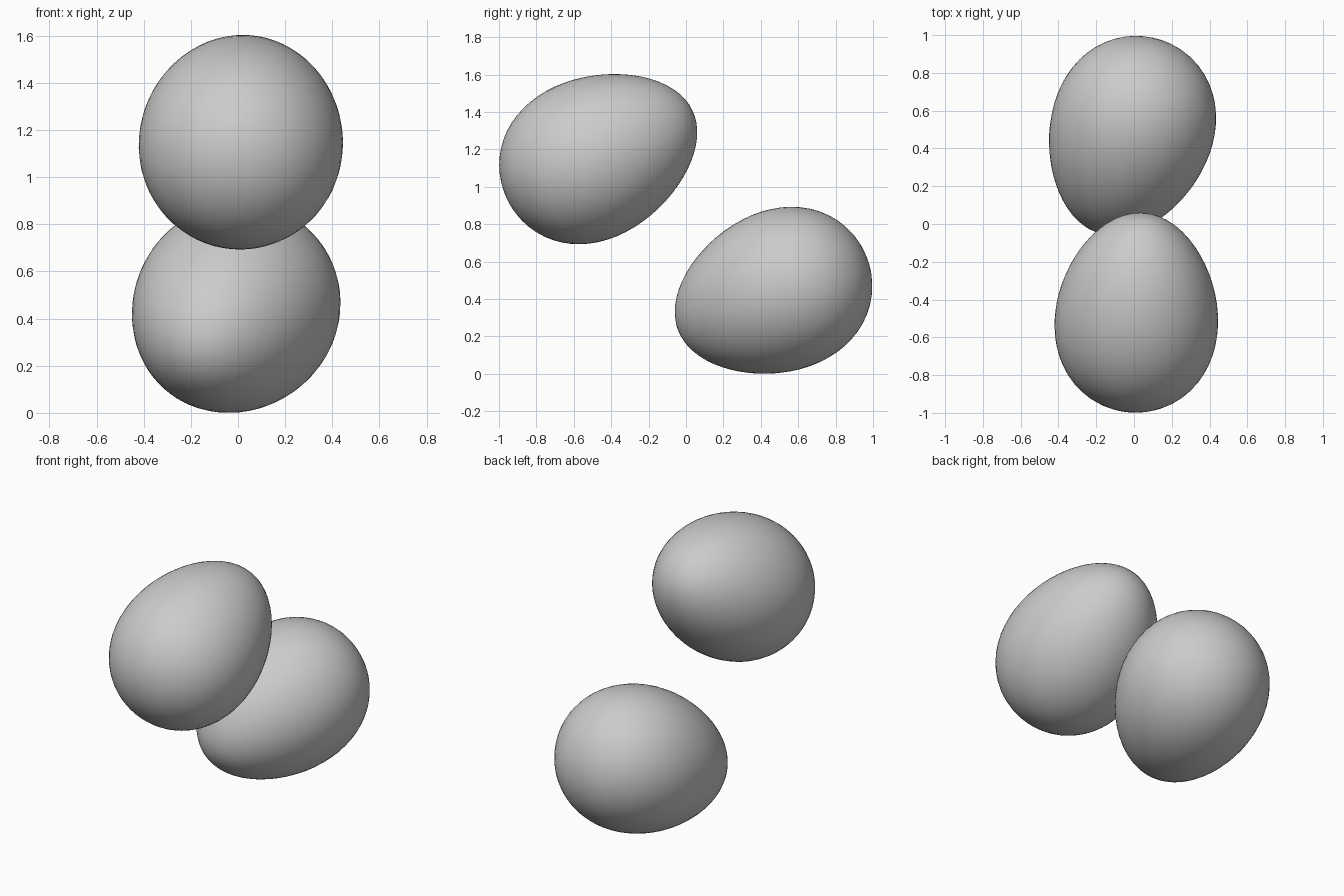
import bpy
import bmesh
from mathutils import Vector

# Remove the default cube
cube = bpy.data.objects.get("Cube")
if cube:
    bpy.data.objects.remove(cube, do_unlink=True)

# Plain grey shell
shell = bpy.data.materials.new("grey_shell")
shell.use_nodes = True
grey = (0.6, 0.6, 0.6, 1.0)
shell.diffuse_color = grey
shell.node_tree.nodes["Principled BSDF"].inputs["Base Color"].default_value = grey

HALF_LENGTH = 0.55
RADIUS = 0.429
TAPER = 0.135


def make_egg(name, centre, tip_direction):
    """Sphere stretched along its axis and narrowed towards the tip."""
    bm = bmesh.new()
    bmesh.ops.create_uvsphere(bm, u_segments=64, v_segments=32, radius=1.0)
    for v in bm.verts:
        width = RADIUS * (1 - TAPER * v.co.z)
        v.co = Vector((v.co.x * width, v.co.y * width, v.co.z * HALF_LENGTH))
    for f in bm.faces:
        f.smooth = True
    mesh = bpy.data.meshes.new(name)
    bm.to_mesh(mesh)
    bm.free()
    mesh.materials.append(shell)
    egg = bpy.data.objects.new(name, mesh)
    egg.location = centre
    egg.rotation_euler = Vector(tip_direction).to_track_quat("Z", "Y").to_euler()
    bpy.context.collection.objects.link(egg)
    return egg


# Upper egg in front, tip pointing back and up
make_egg("upper_egg", (0.016, -0.461, 1.171), (0.055, 0.899, 0.434))
# Lower egg behind, tip pointing forward and down
make_egg("lower_egg", (-0.026, 0.459, 0.426), (-0.29, -0.893, -0.345))
